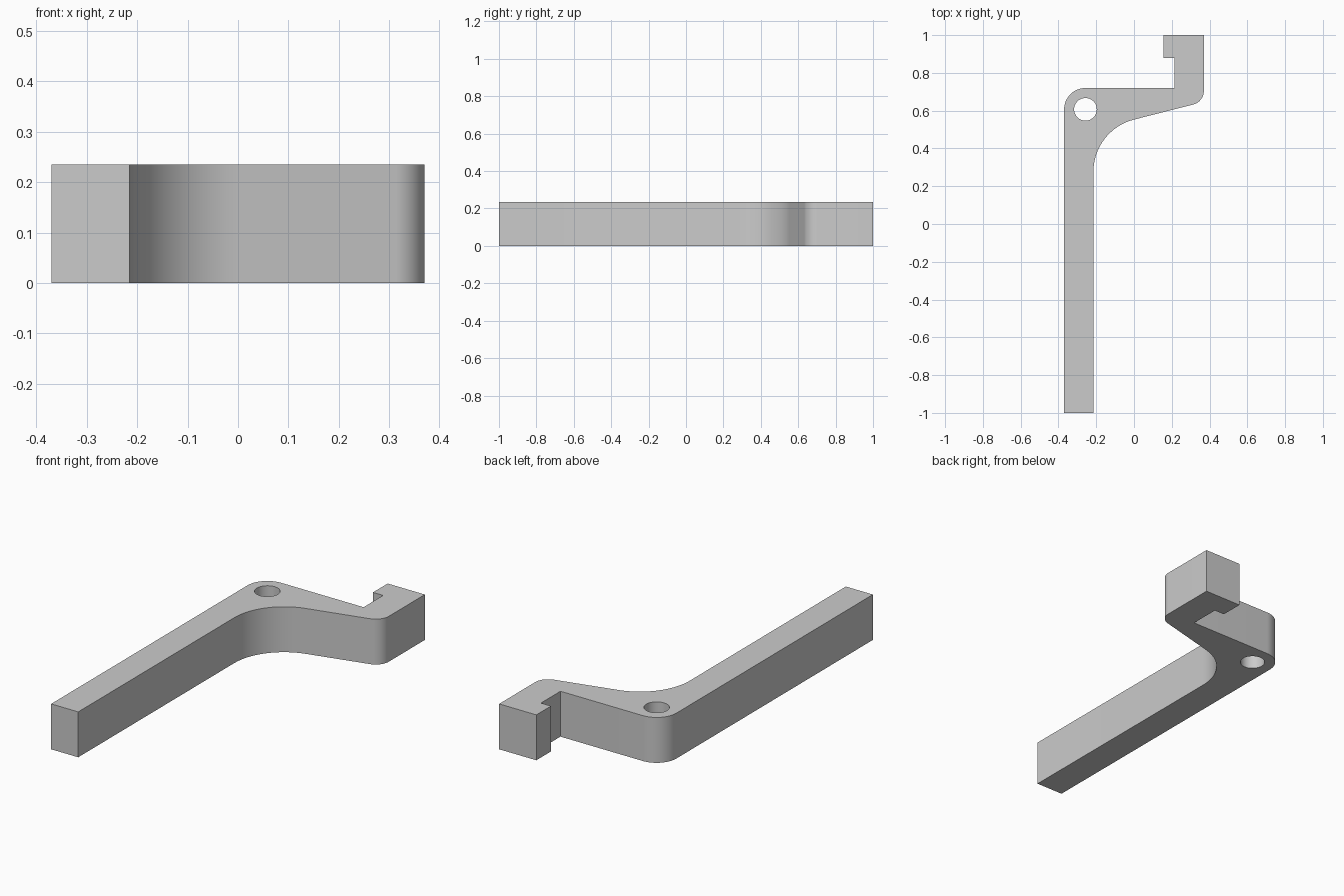
import bpy, bmesh, math
from mathutils import Vector

cube = bpy.data.objects.get("Cube")
if cube:
    bpy.data.objects.remove(cube, do_unlink=True)

HEIGHT = 0.235
HOLE_CENTRE, HOLE_RADIUS = Vector((-0.257, 0.607)), 0.06


def rounded(corners, steps=16):
    """Turn (x, y, radius) corners into an outline with tangent arcs."""
    outline = []
    for i, (x, y, r) in enumerate(corners):
        p = Vector((x, y))
        if r == 0:
            outline.append(p)
            continue
        a = (Vector(corners[i - 1][:2]) - p).normalized()
        b = (Vector(corners[(i + 1) % len(corners)][:2]) - p).normalized()
        half = a.angle(b) / 2
        centre = p + (a + b).normalized() * r / math.sin(half)
        start = p + a * r / math.tan(half) - centre
        end = p + b * r / math.tan(half) - centre
        sweep = math.pi - 2 * half
        for k in range(steps + 1):
            t = k / steps
            arc = start * math.sin((1 - t) * sweep) + end * math.sin(t * sweep)
            outline.append(centre + arc / math.sin(sweep))
    return outline


def add_loop(bm, points):
    verts = [bm.verts.new((p.x, p.y, 0)) for p in points]
    return [bm.edges.new((v, verts[i - 1])) for i, v in enumerate(verts)]


# Lever outline: long arm, gusset, and hooked end
lever = rounded([
    (-0.37, -1, 0), (-0.215, -1, 0),
    (-0.215, 0.498, 0.285),   # inner gusset curve
    (0.37, 0.647, 0.075),     # outer elbow
    (0.37, 1, 0), (0.157, 1, 0), (0.157, 0.88, 0),
    (0.215, 0.88, 0), (0.215, 0.72, 0),
    (-0.37, 0.72, 0.113),     # rounded pivot corner
])
hole = [HOLE_CENTRE + HOLE_RADIUS * Vector((math.cos(k * math.tau / 48),
                                            math.sin(k * math.tau / 48)))
        for k in range(48)]

# Fill the outline around the pivot hole and extrude it
bm = bmesh.new()
edges = add_loop(bm, lever) + add_loop(bm, hole)
bmesh.ops.triangle_fill(bm, edges=edges, use_beauty=True, normal=(0, 0, 1))
grown = bmesh.ops.extrude_face_region(bm, geom=bm.faces[:], use_keep_orig=True)
top = [g for g in grown["geom"] if isinstance(g, bmesh.types.BMVert)]
bmesh.ops.translate(bm, vec=(0, 0, HEIGHT), verts=top)
bmesh.ops.recalc_face_normals(bm, faces=bm.faces[:])

mesh = bpy.data.meshes.new("lever_arm")
bm.to_mesh(mesh)
bm.free()
obj = bpy.data.objects.new("lever_arm", mesh)
bpy.context.collection.objects.link(obj)

# Plain grey material
grey = bpy.data.materials.new("plain_grey")
grey.use_nodes = True
colour = (0.6, 0.6, 0.6, 1)
grey.diffuse_color = colour
grey.node_tree.nodes["Principled BSDF"].inputs["Base Color"].default_value = colour
mesh.materials.append(grey)

# Smooth the curved walls, keep the corners sharp
bpy.ops.object.select_all(action="DESELECT")
obj.select_set(True)
bpy.context.view_layer.objects.active = obj
bpy.ops.object.shade_smooth_by_angle(angle=math.radians(30))
